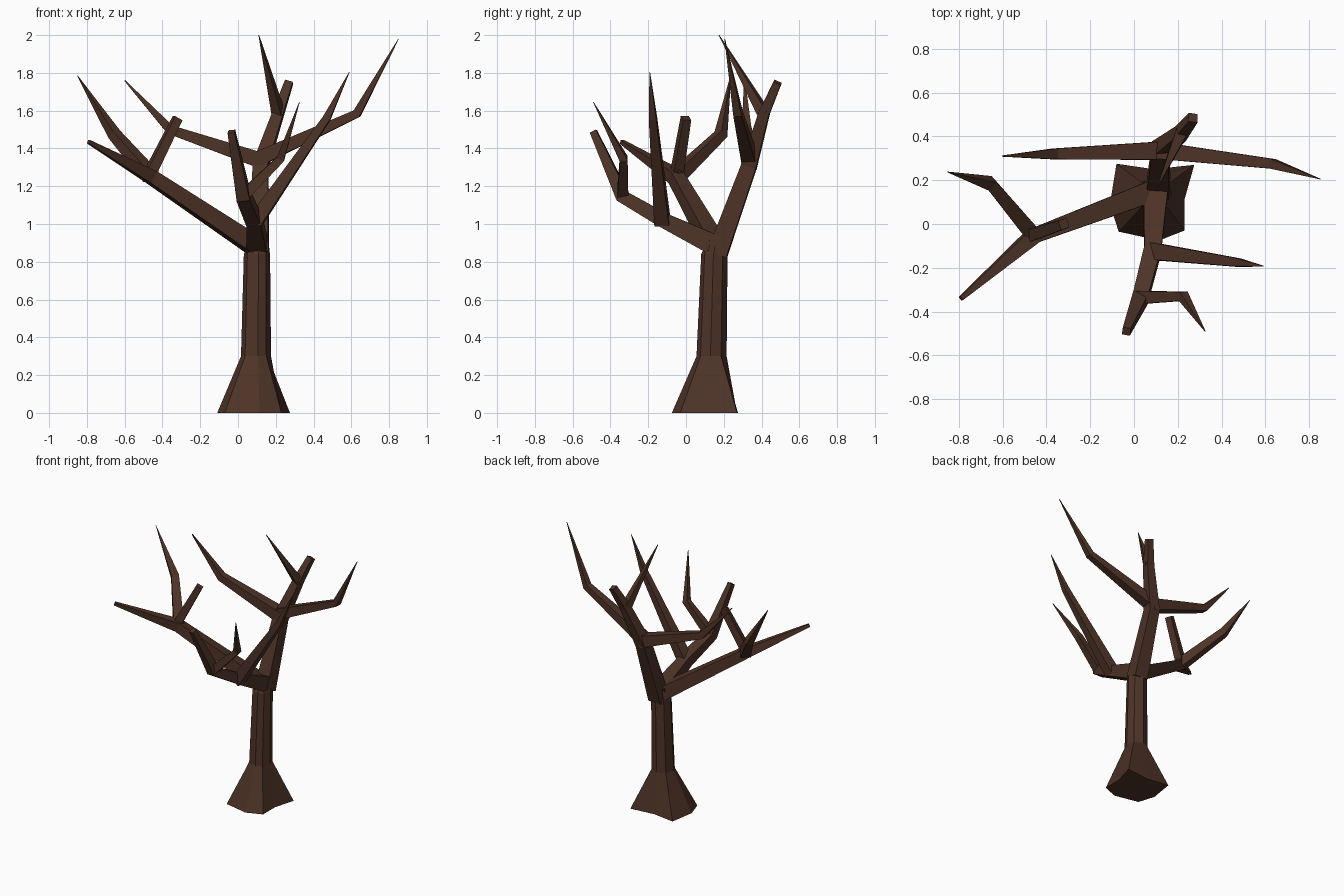
import bpy, bmesh, math
from mathutils import Vector

if "Cube" in bpy.data.objects:
    bpy.data.objects.remove(bpy.data.objects["Cube"])

bark = bpy.data.materials.new("bark")
bark.diffuse_color = (0.075, 0.033, 0.02, 1)
bark.use_nodes = True
bark.node_tree.nodes["Principled BSDF"].inputs["Base Color"].default_value = bark.diffuse_color


def finish(name, rings):
    """Loft a list of equal-length point rings into a closed flat-shaded object."""
    bm = bmesh.new()
    loops = [[bm.verts.new(p) for p in ring] for ring in rings]
    n = len(loops[0])
    for a, b in zip(loops, loops[1:]):
        for i in range(n):
            j = (i + 1) % n
            bm.faces.new((a[i], a[j], b[j], b[i]))
    bm.faces.new(loops[0][::-1])
    bm.faces.new(loops[-1])
    bmesh.ops.recalc_face_normals(bm, faces=bm.faces)
    mesh = bpy.data.meshes.new(name)
    bm.to_mesh(mesh)
    bm.free()
    mesh.materials.append(bark)
    obj = bpy.data.objects.new(name, mesh)
    bpy.context.collection.objects.link(obj)


def branch(name, path, sides=4):
    """Tapered tube along (x, y, z, radius) points."""
    pts = [Vector(p[:3]) for p in path]
    segs = [(b - a).normalized() for a, b in zip(pts, pts[1:])]
    side = segs[0].cross(Vector((0, 0, 1))).normalized()
    rings = []
    for k, p in enumerate(pts):
        before, after = segs[max(k - 1, 0)], segs[min(k, len(segs) - 1)]
        t = (before + after).normalized()
        side = (side - t * side.dot(t)).normalized()
        up = t.cross(side)
        ring = []
        for i in range(sides):
            a = 2 * math.pi * (i + 0.5) / sides
            ring.append(p + (side * math.cos(a) + up * math.sin(a)) * path[k][3])
        rings.append(ring)
    finish(name, rings)


# Trunk with flared, irregular root base
base = [(0.23, 0.11), (0.275, 0.27), (0.09, 0.25), (-0.08, 0.275),
        (-0.11, 0.09), (-0.07, -0.035), (0.115, -0.075), (0.23, -0.03)]


def trunk_ring(x, y, z, r):
    angles = [math.atan2(q[1] - 0.12, q[0] - 0.09) for q in base]
    return [(x + r * math.cos(a), y + r * math.sin(a), z) for a in angles]


finish("trunk", [[(x, y, 0) for x, y in base],
                 trunk_ring(0.095, 0.135, 0.30, 0.08),
                 trunk_ring(0.10, 0.15, 0.84, 0.07),
                 trunk_ring(0.11, 0.165, 0.92, 0.045)])

# Left limb and its twigs
branch("left_limb", [(0.11, 0.16, 0.87, 0.07), (-0.46, -0.055, 1.25, 0.05),
                     (-0.79, -0.34, 1.435, 0.015)])
branch("left_twig_outer", [(-0.46, -0.05, 1.25, 0.05), (-0.655, 0.185, 1.475, 0.037),
                           (-0.85, 0.237, 1.785, 0.002)])
branch("left_twig_inner", [(-0.47, -0.05, 1.26, 0.04), (-0.32, 0.0, 1.56, 0.032)])

# Front limb and its twigs
branch("front_limb", [(0.10, 0.17, 0.88, 0.08), (0.085, -0.12, 1.02, 0.055),
                      (0.03, -0.335, 1.145, 0.05), (-0.035, -0.49, 1.49, 0.026)])
branch("front_twig_long", [(0.09, -0.125, 1.01, 0.055), (0.47, -0.175, 1.56, 0.028),
                           (0.59, -0.192, 1.805, 0.002)])
branch("front_twig_short", [(0.03, -0.335, 1.15, 0.042), (0.225, -0.33, 1.345, 0.03),
                            (0.325, -0.49, 1.645, 0.002)])

# Back limb and its twigs
branch("back_limb", [(0.11, 0.165, 0.84, 0.075), (0.12, 0.335, 1.31, 0.057),
                     (0.215, 0.415, 1.59, 0.04), (0.27, 0.485, 1.75, 0.03)])
branch("back_twig_top", [(0.215, 0.415, 1.58, 0.04), (0.11, 0.175, 2.0, 0.002)])
branch("back_twig_right", [(0.12, 0.335, 1.35, 0.055), (0.63, 0.275, 1.585, 0.032),
                           (0.85, 0.205, 1.98, 0.002)])
branch("back_twig_left", [(0.14, 0.335, 1.33, 0.06), (-0.36, 0.32, 1.5, 0.035),
                          (-0.6, 0.31, 1.76, 0.004)])
